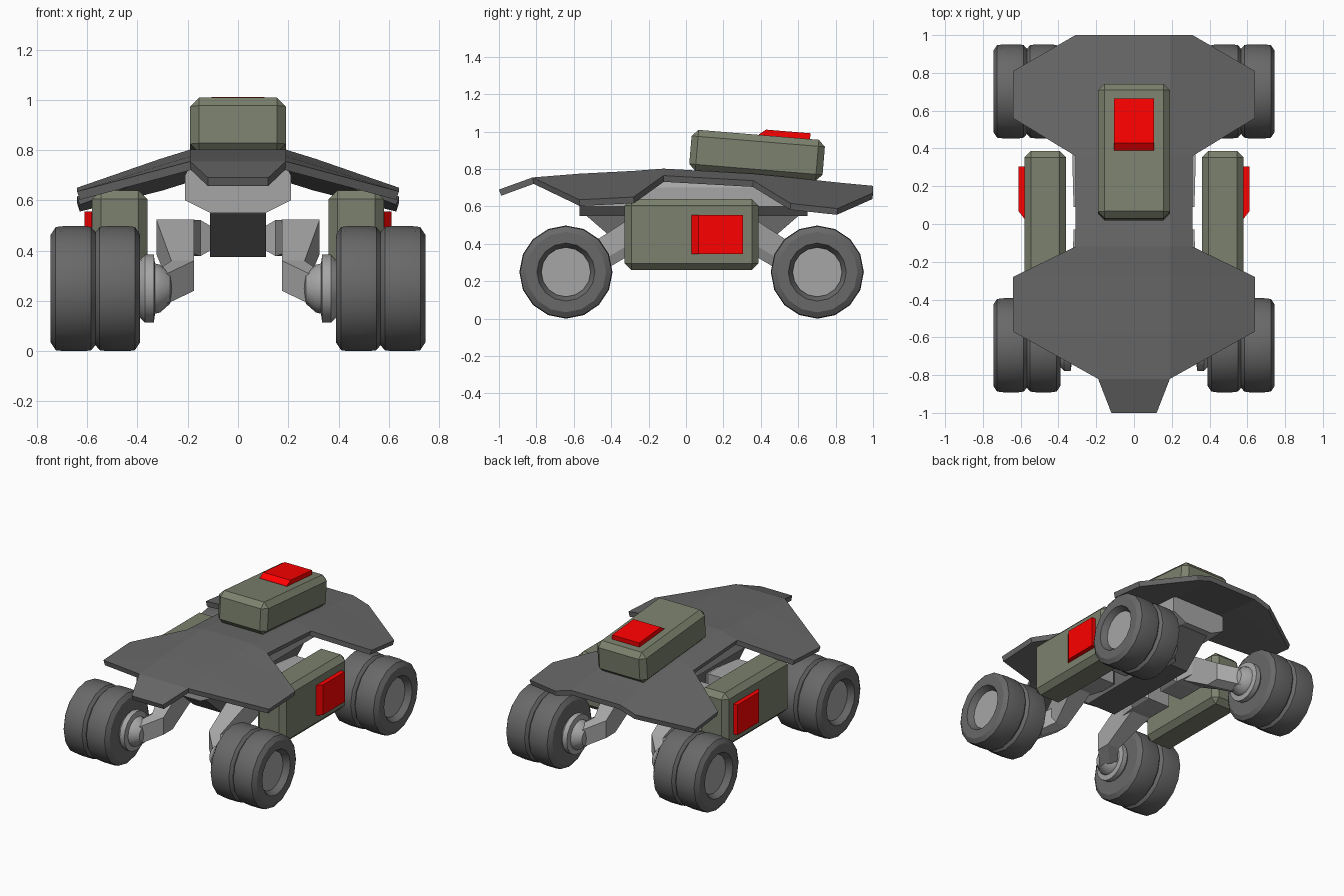
import bpy, bmesh, math
from mathutils import Matrix, Vector

if "Cube" in bpy.data.objects:
    bpy.data.objects.remove(bpy.data.objects["Cube"])


def material(name, rgb):
    m = bpy.data.materials.new(name)
    m.diffuse_color = (*rgb, 1)
    m.use_nodes = True
    m.node_tree.nodes["Principled BSDF"].inputs["Base Color"].default_value = m.diffuse_color
    return m


OLIVE = material("olive", (0.20, 0.22, 0.155))
RED = material("red", (1, 0, 0))
DARK = material("dark_grey", (0.14, 0.14, 0.14))
LIGHT = material("light_grey", (0.38, 0.38, 0.38))


def finish(name, bm, mat=None, matrix=None, smooth=False):
    bmesh.ops.recalc_face_normals(bm, faces=bm.faces[:])
    if matrix is not None:
        bmesh.ops.transform(bm, matrix=matrix, verts=bm.verts[:])
        if matrix.determinant() < 0:
            bmesh.ops.reverse_faces(bm, faces=bm.faces[:])
    me = bpy.data.meshes.new(name)
    bm.to_mesh(me)
    bm.free()
    ob = bpy.data.objects.new(name, me)
    bpy.context.collection.objects.link(ob)
    if mat:
        me.materials.append(mat)
    if smooth:
        bpy.ops.object.select_all(action='DESELECT')
        ob.select_set(True)
        bpy.context.view_layer.objects.active = ob
        bpy.ops.object.shade_smooth_by_angle(angle=math.radians(30))
    return ob


def prism(name, profile, width, mat=None, matrix=None):
    """Profile in (y, z), extruded symmetrically along x."""
    bm = bmesh.new()
    f = bm.faces.new([bm.verts.new((-width / 2, y, z)) for y, z in profile])
    ext = bmesh.ops.extrude_face_region(bm, geom=[f])["geom"]
    bmesh.ops.translate(bm, vec=(width, 0, 0),
                        verts=[v for v in ext if isinstance(v, bmesh.types.BMVert)])
    return finish(name, bm, mat, matrix)


def chain(name, joints, mat, matrix):
    """Convex beams between boxes given as (centre, half size)."""
    bm = bmesh.new()
    for pair in zip(joints, joints[1:]):
        vs = [bm.verts.new([c[k] + s[k] * h[k] for k in range(3)])
              for c, h in pair
              for s in [(i, j, k) for i in (-1, 1) for j in (-1, 1) for k in (-1, 1)]]
        out = bmesh.ops.convex_hull(bm, input=vs)
        dead = {g for g in out["geom_interior"] + out["geom_unused"]
                if isinstance(g, bmesh.types.BMVert)}
        bmesh.ops.delete(bm, geom=list(dead), context='VERTS')
    return finish(name, bm, mat, matrix)


def lathe(name, profile, centre, mat, matrix, steps=16):
    """Revolve (x, radius) profile about a line parallel to x."""
    bm = bmesh.new()
    vs = [bm.verts.new((x, 0, r)) for x, r in profile]
    es = [bm.edges.new(p) for p in zip(vs, vs[1:])]
    bmesh.ops.spin(bm, geom=vs + es, cent=(0, 0, 0), axis=(1, 0, 0),
                   angle=2 * math.pi, steps=steps)
    bmesh.ops.remove_doubles(bm, verts=bm.verts[:], dist=1e-4)
    bmesh.ops.translate(bm, vec=centre, verts=bm.verts[:])
    return finish(name, bm, mat, matrix, smooth=True)


# Armour deck: rows of (y, half width, ridge height), drooping towards the sides
rows = [(-1, .12, .69), (-.82, .19, .755), (-.57, .64, .775), (-.28, .64, .79),
        (-.12, .31, .802), (.36, .31, .775), (.56, .64, .755), (.81, .64, .728), (1, .31, .71)]
bm = bmesh.new()
grid = []
for y, xo, z in rows:
    xi = min(.19, xo)
    grid.append([bm.verts.new((x, y, z - .31 * max(0, abs(x) - .19)))
                 for x in (-xo, -xi, xi, xo)])
for a, b in zip(grid, grid[1:]):
    for i in range(3):
        bm.faces.new((a[i], a[i + 1], b[i + 1], b[i]))
bmesh.ops.remove_doubles(bm, verts=bm.verts[:], dist=1e-4)
deck = finish("armour_deck", bm, DARK)
if deck.data.polygons[0].normal.z < 0:
    deck.data.flip_normals()
mod = deck.modifiers.new("thickness", 'SOLIDIFY')
mod.thickness = .035
mod.offset = -1

# Chassis under the deck: hexagonal section swept along y, plus the keel
turn = Matrix.Translation((0, .04, 0)) @ Matrix.Rotation(math.pi / 2, 4, 'Z')
prism("chassis", [(-.19, .74), (-.21, .7), (-.21, .6), (-.11, .55),
                  (.11, .55), (.21, .6), (.21, .7), (.19, .74)], 1.22, LIGHT, turn)
prism("keel", [(-.57, .602), (-.53, .548), (-.33, .375), (.40, .375), (.60, .548), (.65, .602)],
      .222, DARK)

# Equipment pods, each with a red hatch with a sloping front edge
pods = {
    "top": Matrix.Translation((0, .38, .873)) @ Matrix.Rotation(math.radians(-4.7), 4, 'X'),
    "right": Matrix.Translation((.47, .03, .45)) @ Matrix.Rotation(math.pi / 2, 4, 'Y'),
    "left": Matrix.Translation((-.47, .03, .45)) @ Matrix.Rotation(-math.pi / 2, 4, 'Y'),
}
for side, m in pods.items():
    bm = bmesh.new()
    bmesh.ops.create_cube(bm, size=1, matrix=Matrix.Diagonal((.38, .715, .22, 1)))
    bmesh.ops.bevel(bm, geom=bm.edges[:], offset=.035, segments=1, affect='EDGES')
    finish(side + "_pod", bm, OLIVE, m)
    prism(side + "_hatch", [(0, .09), (0, .112), (.037, .141), (.275, .141), (.275, .09)],
          .21, RED, m)

# Four legs with hubs and twin wheels, mirrored about x = 0 and y = 0.03
tyre = [(.39, 0), (.39, .215), (.41, .245), (.44, .249), (.52, .249), (.55, .245),
        (.567, .225), (.584, .245), (.61, .249), (.69, .249), (.725, .245),
        (.745, .215), (.745, .155), (.705, .132), (.70, 0)]
disc = [(.69, 0), (.69, .13), (.706, .13), (.706, 0)]
hub = [(.26, 0), (.27, .06), (.31, .095), (.33, .1), (.335, .135), (.37, .135), (.395, .11)]
leg = [((.115, -.12, .45), (.012, .05, .045)), ((.235, -.11, .45), (.085, .08, .072)),
       ((.25, -.27, .455), (.075, .05, .068)),
       ((.22, -.52, .3), (.045, .05, .06)), ((.31, -.63, .25), (.03, .05, .06))]
for end, sy in (("front", 1), ("rear", -1)):
    for side, sx in (("right", 1), ("left", -1)):
        m = Matrix.Translation((0, .03 - .03 * sy, 0)) @ Matrix.Diagonal((sx, sy, 1, 1))
        m.translation.y = .03 - .03 * sy
        centre = Vector((0, -.642, .249))
        chain(f"{end}_{side}_leg", leg, LIGHT, m)
        lathe(f"{end}_{side}_hub", hub, centre, LIGHT, m)
        lathe(f"{end}_{side}_wheel", tyre, centre, DARK, m)
        lathe(f"{end}_{side}_wheel_disc", disc, centre, LIGHT, m)
